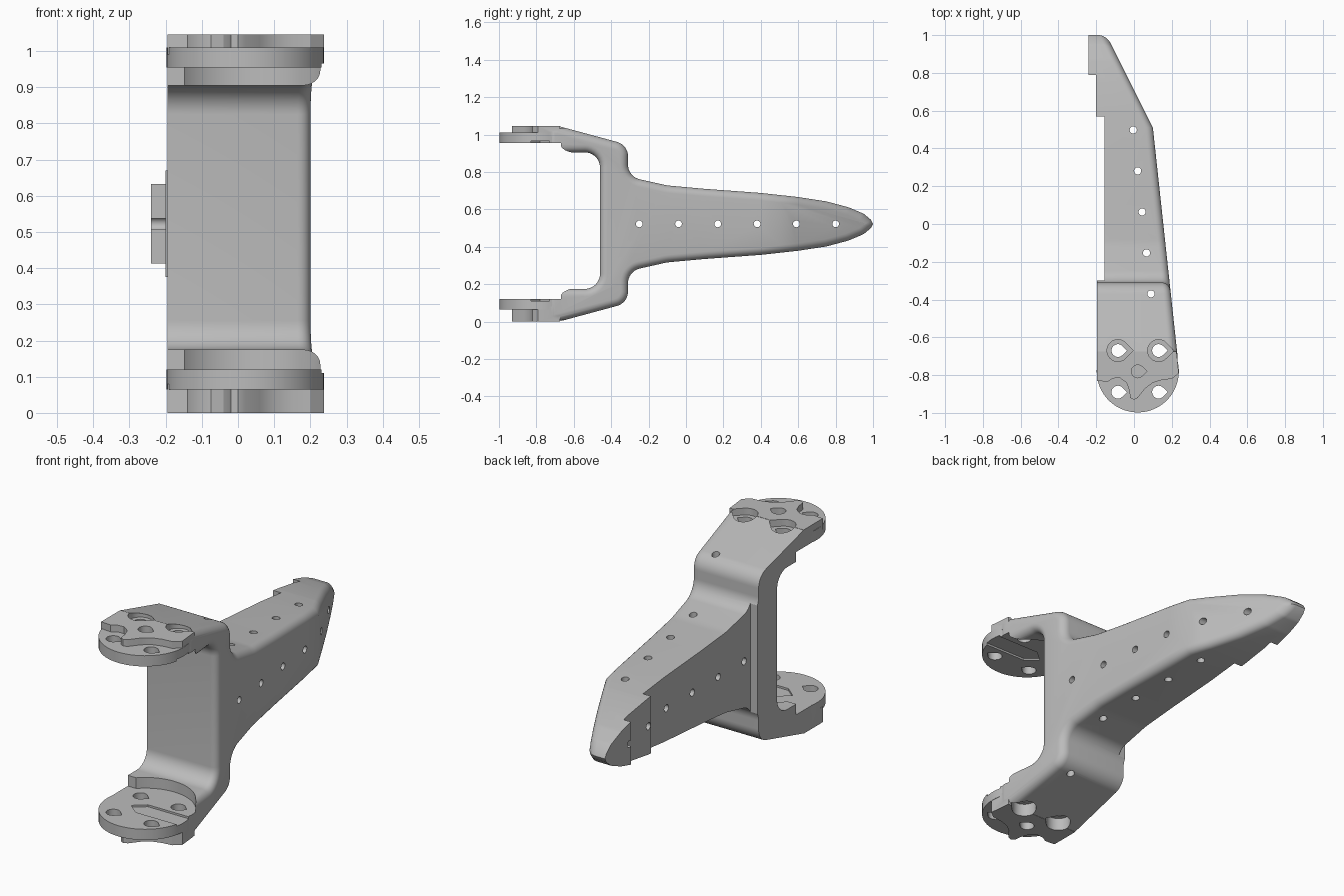
import bpy, bmesh, math
from mathutils import Vector

cube = bpy.data.objects.get("Cube")
if cube:
    bpy.data.objects.remove(cube, do_unlink=True)

grey = bpy.data.materials.new("plain grey")
grey.use_nodes = True
grey.diffuse_color = (0.5, 0.5, 0.5, 1)
grey.node_tree.nodes["Principled BSDF"].inputs["Base Color"].default_value = (0.5, 0.5, 0.5, 1)

MID = 0.5225              # mirror height of the outer shape
TOP = 2 * MID
ROUND = 0.04              # rounding of the outer side edge
BEND = 0.51               # where the tail starts to narrow
CX, CY, R = 0.02, -0.78, 0.2175   # mounting disc


def finish(name, bm):
    bmesh.ops.recalc_face_normals(bm, faces=bm.faces)
    mesh = bpy.data.meshes.new(name)
    bm.to_mesh(mesh)
    bm.free()
    mesh.materials.append(grey)
    obj = bpy.data.objects.new(name, mesh)
    bpy.context.collection.objects.link(obj)
    return obj


def loft(rings):
    """Closed skin through rings of equal length."""
    bm = bmesh.new()
    rows = [[bm.verts.new(p) for p in ring] for ring in rings]
    n = len(rows[0])
    for a, b in zip(rows, rows[1:]):
        for i in range(n):
            j = (i + 1) % n
            bm.faces.new((a[i], a[j], b[j], b[i]))
    bm.faces.new(rows[0])
    bm.faces.new(rows[-1])
    return bm


def prism(name, pts, z0, z1):
    return finish(name, loft([[(x, y, z) for x, y in pts] for z in (z0, z1)]))


def box(name, x0, x1, y0, y1, z0, z1):
    return prism(name, [(x0, y0), (x1, y0), (x1, y1), (x0, y1)], z0, z1)


def circle(x, y, r, n=32):
    return [(x + r * math.cos(math.tau * i / n), y + r * math.sin(math.tau * i / n)) for i in range(n)]


def teardrop(x, y, r):
    arc = [math.radians(45 + 270 * i / 18) for i in range(19)]
    return [(x + r * math.cos(a), y + r * math.sin(a)) for a in arc] + [(x + 1.41 * r, y)]


def filleted(corners, steps=8):
    """Round each (y, z, radius) corner of a closed outline."""
    out = []
    for i, (y, z, r) in enumerate(corners):
        p = Vector((y, z))
        if r == 0:
            out.append(p)
            continue
        a = (Vector(corners[i - 1][:2]) - p).normalized()
        b = (Vector(corners[(i + 1) % len(corners)][:2]) - p).normalized()
        half = a.angle(b) / 2
        centre = p + (a + b).normalized() * r / math.sin(half)
        s = p + a * r / math.tan(half) - centre
        e = p + b * r / math.tan(half) - centre
        for k in range(steps + 1):
            out.append(centre + s.lerp(e, k / steps).normalized() * r)
    return out


def inset(pts, d):
    """Move a clockwise outline inward by d."""
    out = []
    for i, p in enumerate(pts):
        u = (p - pts[i - 1]).normalized()
        v = (pts[(i + 1) % len(pts)] - p).normalized()
        n1, n2 = Vector((u.y, -u.x)), Vector((v.y, -v.x))
        out.append(p + (n1 + n2) * d / max(0.5, 1 + n1.dot(n2)))
    return out


def side_x(y):
    return 0.10 - (y - BEND) * (0.108 if y < BEND else 0.5)


def combine(body, tool, operation):
    mod = body.modifiers.new(operation, "BOOLEAN")
    mod.operation, mod.solver, mod.object = operation, "EXACT", tool
    bpy.context.view_layer.objects.active = body
    bpy.ops.object.modifier_apply(modifier=mod.name)
    bpy.data.objects.remove(tool, do_unlink=True)


# Side outline: forked arms, upright wall and tapering tail
upper = [(-0.74, TOP, 0), (-0.68, TOP, 0), (-0.31, 0.945, 0.08), (-0.31, 0.775, 0.08),
         (-0.1, 0.728, 0.3), (0.1, 0.71, 0), (0.4, 0.688, 0), (0.6, 0.666, 0.3),
         (0.75, 0.643, 0), (0.87, 0.611, 0.15), (0.95, 0.577, 0.06), (0.988, 0.545, 0)]
lower = [(y, TOP - z, r) for y, z, r in reversed(upper)]
inner = [(-0.74, 0.175, 0), (-0.46, 0.175, 0.08), (-0.46, 0.905, 0.08), (-0.74, 0.905, 0)]
outline = filleted(upper + [(1.0, MID, 0)] + lower + inner)

# Body: the outline carried across, rounded on the outer side, then slanted
rings = [[(-1, p.x, p.y) for p in outline]]
for k in range(7):
    a = math.pi / 2 * k / 6
    rings.append([(ROUND * (math.sin(a) - 1), p.x, p.y)
                  for p in inset(outline, ROUND * (1 - math.cos(a)))])
bm = loft(rings)
bmesh.ops.bisect_plane(bm, geom=bm.verts[:] + bm.edges[:] + bm.faces[:],
                       plane_co=(0, BEND, 0), plane_no=(0, 1, 0))
for v in bm.verts:
    v.co.x = -0.24 if v.co.x < -0.5 else v.co.x + side_x(v.co.y)
body = finish("forked_bracket", bm)

# Stepped flat side
for y0, y1, x in [(-1.2, -0.30, -0.195), (-0.30, 0.57, -0.155), (0.57, 0.79, -0.20)]:
    combine(body, box("step_cutter", -0.5, x, y0, y1, -0.2, 1.3), "DIFFERENCE")

# Pocket between the arms
combine(body, prism("pocket_cutter", circle(CX, CY, 0.235, 64), 0.12, 0.955), "DIFFERENCE")
combine(body, box("pocket_cutter", -0.4, -0.1, -1.1, -0.615, 0.12, 0.955), "DIFFERENCE")

# Mounting discs with a scalloped outer plate
scallop = [(-0.195, -0.675), (-0.195, -0.83), (-0.14, -0.835), (-0.11, -0.817), (-0.075, -0.815),
           (-0.04, -0.84), (-0.025, -0.88), (-0.02, -0.92), (0.0, -0.93), (0.02, -0.92),
           (0.06, -0.87), (0.1, -0.84), (0.15, -0.825), (0.2, -0.82), (0.237, -0.79), (0.225, -0.675)]
for z0, z1, p0, p1 in [(0.065, 0.12, 0, 0.08), (0.955, 1.01, 0.99, TOP)]:
    combine(body, prism("disc", circle(CX, CY, R, 64), z0, z1), "UNION")
    combine(body, prism("outer_plate", scallop, p0, p1), "UNION")

# Screw holes and their counterbores
for x in (-0.085, 0.13):
    for y in (-0.67, -0.89):
        combine(body, prism("screw_cutter", teardrop(x, y, 0.034), -0.2, 1.3), "DIFFERENCE")
    for z0, z1 in [(-0.2, 0.065), (1.01, 1.3)]:
        combine(body, prism("counterbore_cutter", teardrop(x, -0.67, 0.058), z0, z1), "DIFFERENCE")

# Blind centre holes and shallow inner grooves
groove = [(-0.06, -0.78), (0, -0.83), (0.3, -0.83), (0.3, -0.73), (0, -0.73)]
for z0, z1 in [(-0.2, 0.04), (1.0, 1.3)]:
    combine(body, prism("centre_cutter", teardrop(CX, CY, 0.034), z0, z1), "DIFFERENCE")
for z0, z1 in [(0.11, 0.2), (0.85, 0.965)]:
    combine(body, prism("groove_cutter", groove, z0, z1), "DIFFERENCE")

# Pin holes: upright, then crosswise along the tail
for i in range(5):
    combine(body, prism("pin_cutter", circle(0.09 - 0.0235 * i, -0.37 + 0.217 * i, 0.019, 16), -0.2, 1.3),
            "DIFFERENCE")
for i in range(6):
    y = -0.25 + 0.21 * i
    ends = [[(x, a, b) for a, b in circle(y, MID, 0.018, 16)] for x in (-0.5, 0.5)]
    combine(body, finish("cross_pin_cutter", loft(ends)), "DIFFERENCE")

bpy.ops.object.select_all(action="DESELECT")
body.select_set(True)
bpy.context.view_layer.objects.active = body
bpy.ops.object.shade_smooth_by_angle(angle=math.radians(30))
